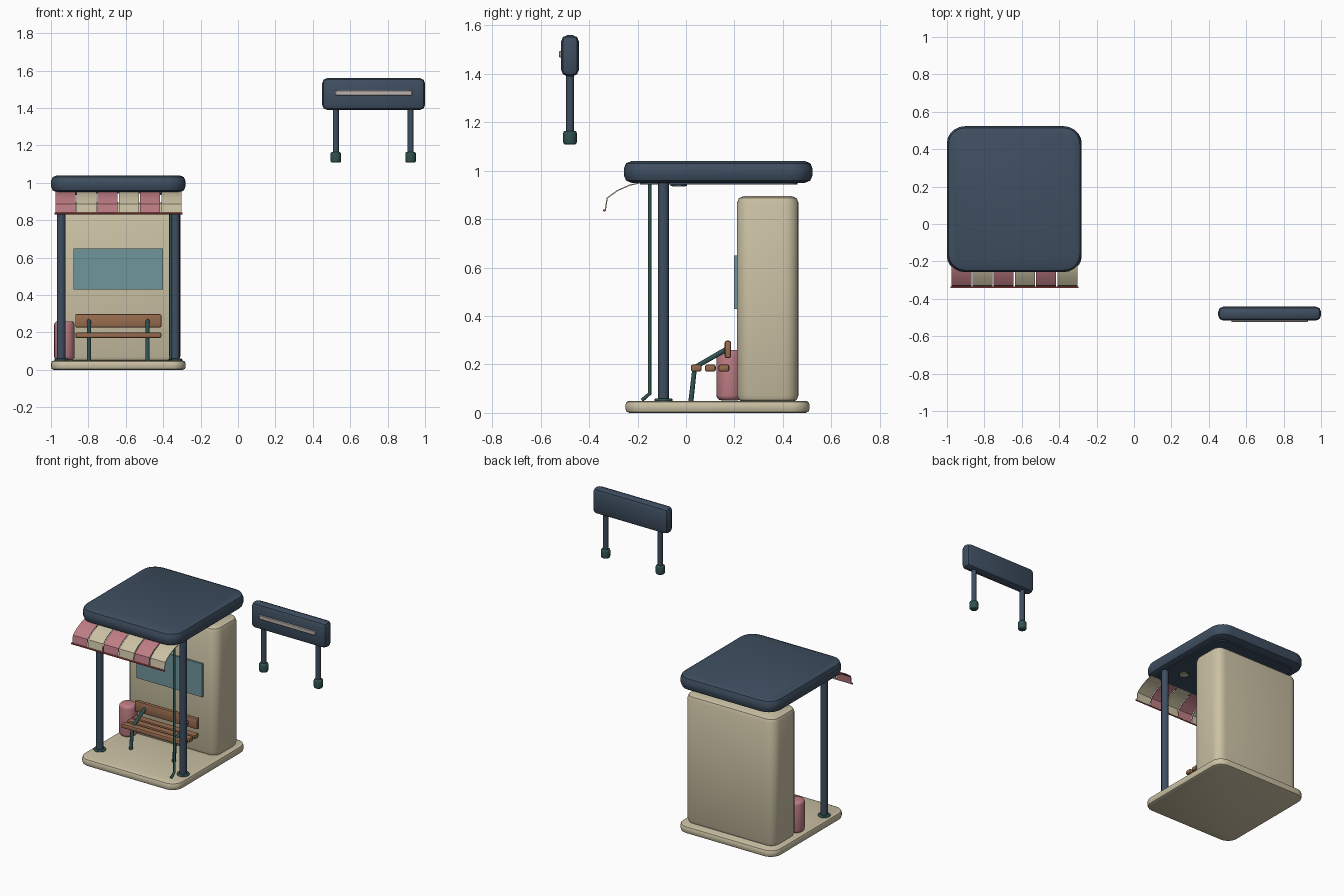
import bpy, bmesh, math
from mathutils import Vector

if "Cube" in bpy.data.objects:
    bpy.data.objects.remove(bpy.data.objects["Cube"], do_unlink=True)


def material(name, rgb):
    lin = [((c / 255 + 0.055) / 1.055) ** 2.4 for c in rgb] + [1.0]
    m = bpy.data.materials.new(name)
    m.use_nodes = True
    m.diffuse_color = lin
    bsdf = m.node_tree.nodes["Principled BSDF"]
    bsdf.inputs["Base Color"].default_value = lin
    bsdf.inputs["Roughness"].default_value = 0.7
    return m


NAVY = material("navy_metal", (62, 78, 96))
CREAM = material("cream_plaster", (203, 193, 164))
ROSE = material("rose_paint", (190, 125, 132))
GLASS = material("teal_glass", (112, 150, 156))
WOOD = material("brown_wood", (152, 108, 78))
GREEN = material("dark_green_metal", (48, 82, 80))
TRIM = material("red_trim", (168, 74, 68))
GREY = material("light_grey", (188, 178, 174))


def finish(name, mesh, mat):
    obj = bpy.data.objects.new(name, mesh)
    bpy.context.collection.objects.link(obj)
    mesh.materials.clear()
    mesh.materials.append(mat)
    bpy.ops.object.select_all(action='DESELECT')
    obj.select_set(True)
    bpy.context.view_layer.objects.active = obj
    bpy.ops.object.shade_smooth_by_angle(angle=math.radians(40))
    return obj


def from_bmesh(name, bm, mat):
    bmesh.ops.recalc_face_normals(bm, faces=bm.faces)
    mesh = bpy.data.meshes.new(name)
    bm.to_mesh(mesh)
    bm.free()
    return finish(name, mesh, mat)


def box(name, lo, hi, mat, corner=0.0, rim=0.0, segs=2):
    """Box with rounded upright corners and a rounded top and bottom rim."""
    lo, hi = Vector(lo), Vector(hi)
    bm = bmesh.new()
    bmesh.ops.create_cube(bm, size=1)
    for v in bm.verts:
        v.co = (lo + hi) / 2 + v.co * (hi - lo)
    if corner:
        upright = [e for e in bm.edges
                   if abs(e.verts[0].co.z - e.verts[1].co.z) > 1e-4]
        bmesh.ops.bevel(bm, geom=upright, offset=corner, segments=5,
                        profile=0.5, affect='EDGES')
    if rim:
        flat = [e for e in bm.edges if not corner
                or abs(e.verts[0].co.z - e.verts[1].co.z) < 1e-4]
        bmesh.ops.bevel(bm, geom=flat, offset=rim, segments=segs,
                        profile=0.5, affect='EDGES')
    return from_bmesh(name, bm, mat)


def drum(name, x, y, z0, z1, r, mat, rim=0.0, sides=20):
    """Upright cylinder with optional rounded rims."""
    bm = bmesh.new()
    bmesh.ops.create_cone(bm, cap_ends=True, segments=sides, radius1=r,
                          radius2=r, depth=z1 - z0)
    bmesh.ops.translate(bm, verts=bm.verts, vec=(x, y, (z0 + z1) / 2))
    if rim:
        ring = [e for e in bm.edges
                if abs(e.verts[0].co.z - e.verts[1].co.z) < 1e-5]
        bmesh.ops.bevel(bm, geom=ring, offset=rim, segments=3,
                        profile=0.5, affect='EDGES')
    return from_bmesh(name, bm, mat)


def tube(name, points, r, mat):
    """Round tube along a polyline, turned into a mesh."""
    curve = bpy.data.curves.new(name, 'CURVE')
    curve.dimensions = '3D'
    curve.bevel_depth = r
    curve.bevel_resolution = 3
    curve.use_fill_caps = True
    spline = curve.splines.new('POLY')
    spline.points.add(len(points) - 1)
    for p, co in zip(spline.points, points):
        p.co = (*co, 1)
    temp = bpy.data.objects.new(name + "_path", curve)
    mesh = bpy.data.meshes.new_from_object(temp)
    bpy.data.objects.remove(temp)
    return finish(name, mesh, mat)


def strip(name, x0, x1, profile, thick, mat):
    """Sheet that follows a side profile of (y, z) points."""
    bm = bmesh.new()
    rows = [[bm.verts.new((x, y, z)) for x in (x0, x1)] for y, z in profile]
    for a, b in zip(rows, rows[1:]):
        bm.faces.new((a[0], a[1], b[1], b[0]))
    bmesh.ops.recalc_face_normals(bm, faces=bm.faces)
    bmesh.ops.solidify(bm, geom=bm.faces[:], thickness=thick)
    return from_bmesh(name, bm, mat)


MID = -0.64  # centre line of the shelter

# Slab, roof and rear wall
box("floor_slab", (-1, -0.25, 0), (-0.28, 0.51, 0.05), CREAM, 0.075, 0.016)
box("roof", (-1, -0.257, 0.95), (-0.28, 0.523, 1.04), NAVY, 0.095, 0.032)
box("roof_soffit", (-0.94, -0.19, 0.943), (-0.34, 0.46, 0.955), NAVY, 0.05)
box("rear_wall", (-0.968, 0.21, 0.045), (-0.308, 0.465, 0.895), CREAM, 0.06, 0.028)
box("wall_panel", (-0.88, 0.198, 0.43), (-0.4, 0.215, 0.65), GLASS)

# Front posts with feet, and ceiling lamps
for side, label in ((-1, "right"), (1, "left")):
    px = MID + side * 0.305
    drum(label + "_post", px, -0.093, 0.045, 0.955, 0.023, NAVY)
    drum(label + "_post_foot", px, -0.093, 0.045, 0.06, 0.037, GREEN, 0.005)
    lx = MID + side * 0.2
    drum(label + "_lamp_ring", lx, -0.03, 0.937, 0.95, 0.034, NAVY)
    drum(label + "_lamp_lens", lx, -0.03, 0.934, 0.94, 0.028, CREAM)

# Rain pipe
tube("rain_pipe", [(-0.36, -0.15, 0.955), (-0.36, -0.15, 0.08),
                   (-0.362, -0.182, 0.052)], 0.008, GREEN)

# Striped awning
awning = [(-0.19, 0.953), (-0.235, 0.942), (-0.285, 0.92),
          (-0.328, 0.888), (-0.336, 0.835)]
width = 0.68 / 6
for i in range(6):
    x0 = -0.98 + i * width
    strip("awning_stripe_%d" % (i + 1), x0 + 0.003, x0 + width - 0.003,
          awning, 0.005, CREAM if i % 2 else ROSE)
tube("awning_edge", [(-0.982, -0.338, 0.836), (-0.298, -0.338, 0.836)], 0.005, TRIM)

# Bench
for i, y in enumerate((0.02, 0.078, 0.134)):
    box("bench_seat_slat_%d" % (i + 1), (-0.87, y, 0.17), (-0.41, y + 0.045, 0.2),
        WOOD, 0, 0.009)
box("bench_back_slat", (-0.87, 0.16, 0.226), (-0.41, 0.186, 0.298), WOOD, 0, 0.008)
for x, label in ((-0.797, "right"), (-0.483, "left")):
    tube("bench_leg_" + label, [(x, 0.02, 0.045), (x, 0.036, 0.188),
                                (x, 0.176, 0.268)], 0.011, GREEN)

# Litter bin
drum("litter_bin", -0.928, 0.18, 0.052, 0.26, 0.055, ROSE, 0.02)

# Hanging sign with its two poles
box("sign_board", (0.45, -0.516, 1.39), (1.0, -0.442, 1.56), NAVY, 0, 0.027)
box("sign_bar", (0.52, -0.524, 1.468), (0.93, -0.51, 1.495), GREY, 0, 0.003, 1)
for x, label in ((0.523, "right"), (0.923, "left")):
    drum("sign_pole_" + label, x, -0.479, 1.14, 1.4, 0.016, NAVY)
    drum("sign_foot_" + label, x, -0.479, 1.108, 1.165, 0.028, GREEN, 0.009)
